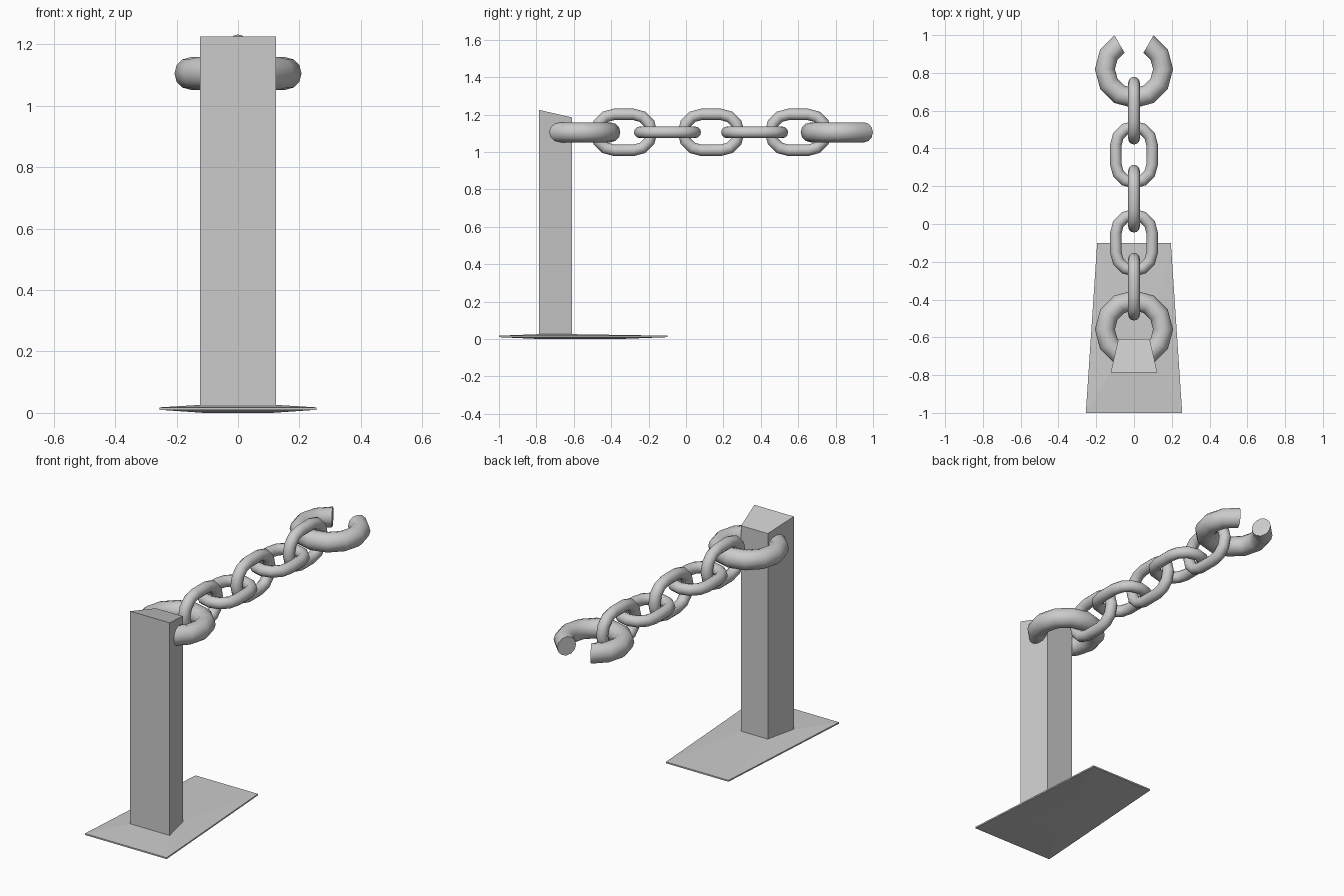
import bpy, bmesh
from math import sin, cos, pi, radians

if "Cube" in bpy.data.objects:
    bpy.data.objects.remove(bpy.data.objects["Cube"])

CHAIN_Z = 1.105


def finish(name, bm, smooth=False):
    bmesh.ops.recalc_face_normals(bm, faces=bm.faces)
    for f in bm.faces:
        f.smooth = smooth and len(f.verts) == 4
    me = bpy.data.meshes.new(name)
    bm.to_mesh(me)
    bm.free()
    ob = bpy.data.objects.new(name, me)
    bpy.context.collection.objects.link(ob)
    return ob


def loft(name, sections):
    """Stack trapezoids: (front half width, back half width, front y, back y, front z, back z)."""
    bm = bmesh.new()
    rings = [[bm.verts.new(p) for p in ((-wf, yf, zf), (wf, yf, zf), (wb, yb, zb), (-wb, yb, zb))]
             for wf, wb, yf, yb, zf, zb in sections]
    for a, b in zip(rings, rings[1:]):
        for i in range(4):
            j = (i + 1) % 4
            bm.faces.new((a[i], a[j], b[j], b[i]))
    bm.faces.new(rings[0][::-1])
    bm.faces.new(rings[-1])
    return finish(name, bm)


def ring(name, y, stations, major, minor, closed, upright=False, flip=1, sides=12):
    """Sweep a round section through (angle in degrees, y shift) stations."""
    bm = bmesh.new()
    rings = []
    for deg, shift in stations:
        a = radians(deg)
        loop = []
        for k in range(sides):
            b = 2 * pi * k / sides
            r = major + minor * cos(b)
            u, v, w = r * cos(a), y + flip * (r * sin(a) + shift), minor * sin(b)
            loop.append(bm.verts.new((w, v, CHAIN_Z + u) if upright else (u, v, CHAIN_Z + w)))
        rings.append(loop)
    pairs = list(zip(rings, rings[1:]))
    if closed:
        pairs.append((rings[-1], rings[0]))
    for p, q in pairs:
        for i in range(sides):
            j = (i + 1) % sides
            bm.faces.new((p[i], p[j], q[j], q[i]))
    if not closed:
        bm.faces.new(rings[0])
        bm.faces.new(rings[-1])
    return finish(name, bm, True)


# Slightly dished base plate
loft("base_plate", [
    (0.11, 0.09, -0.78, -0.36, 0.0, 0.0),
    (0.255, 0.195, -1.0, -0.1, 0.01, 0.01),
    (0.255, 0.195, -1.0, -0.1, 0.018, 0.018),
    (0.125, 0.085, -0.785, -0.61, 0.026, 0.026),
])

# Tapered post with sloping top
loft("post", [
    (0.123, 0.083, -0.785, -0.61, 0.015, 0.015),
    (0.123, 0.083, -0.785, -0.61, 1.225, 1.185),
])

# Open end rings: one around the post, one at the free end
open_arc = [(120 + 30 * i, 0) for i in range(11)]
ring("post_ring", -0.558, open_arc, 0.154, 0.053, False, flip=-1)
ring("end_ring", 0.82, open_arc, 0.154, 0.053, False)

# Alternating chain links
oval = [(30 * i, 0.052) for i in range(7)] + [(180 + 30 * i, -0.052) for i in range(7)]
for n in range(5):
    ring(f"chain_link_{n + 1}", -0.332 + 0.233 * n, oval, 0.096, 0.031, True, upright=n % 2 == 0)
